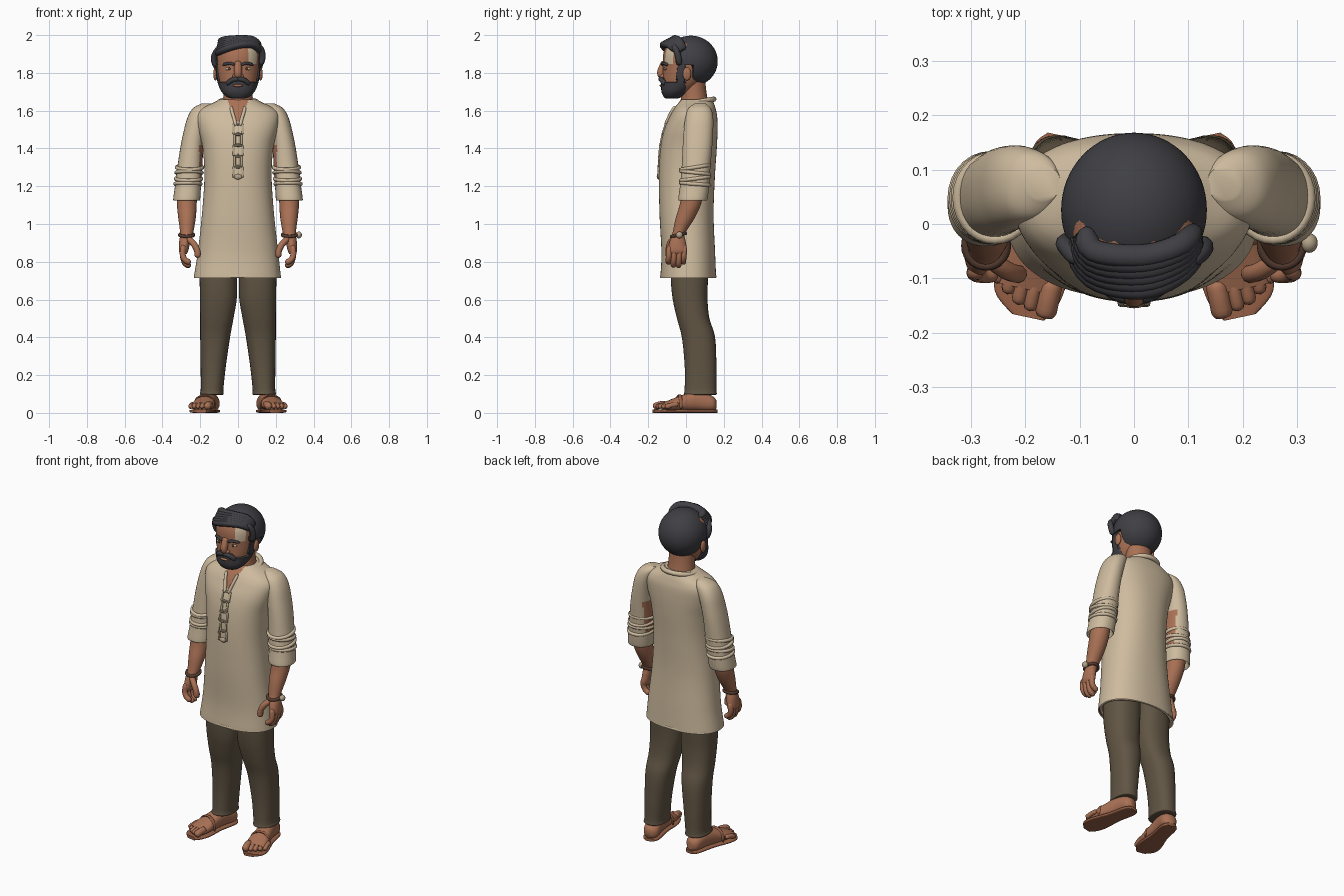
import bpy, bmesh, math
from mathutils import Vector, Matrix, Quaternion

def material(name, *rgb):
    m = bpy.data.materials.new(name)
    m.diffuse_color = (*rgb, 1)
    return m

SKIN = material("brown_skin", 0.40, 0.165, 0.09)
CREAM = material("cream_cloth", 0.62, 0.50, 0.345)
TRIM = material("shaded_cream_trim", 0.46, 0.37, 0.25)
PANTS = material("dark_olive_cloth", 0.118, 0.09, 0.057)
HAIR = material("charcoal_hair", 0.05, 0.05, 0.058)
DARK = material("dark_brown_leather", 0.09, 0.045, 0.03)
SOLE = material("sandal_brown", 0.30, 0.115, 0.06)

def finish(name, bm, mats, rule=None):
    bmesh.ops.recalc_face_normals(bm, faces=bm.faces)
    for f in bm.faces:
        f.smooth = True
        if rule:
            f.material_index = int(rule(f.calc_center_median()))
    me = bpy.data.meshes.new(name)
    bm.to_mesh(me)
    bm.free()
    for m in mats if isinstance(mats, list) else [mats]:
        me.materials.append(m)
    ob = bpy.data.objects.new(name, me)
    bpy.context.collection.objects.link(ob)
    bpy.context.view_layer.objects.active = ob
    ob.select_set(True)
    bpy.ops.object.shade_smooth_by_angle(angle=math.radians(50))
    ob.select_set(False)
    return ob

def spline(pts, n):
    """Catmull-Rom through tuples of any length."""
    out = []
    for i in range(len(pts) - 1):
        a, b, c, d = pts[max(i - 1, 0)], pts[i], pts[i + 1], pts[min(i + 2, len(pts) - 1)]
        for k in range(n):
            t = k / n
            out.append([0.5 * (2*q + (r - p)*t + (2*p - 5*q + 4*r - s)*t*t + (3*q - p - 3*r + s)*t**3)
                        for p, q, r, s in zip(a, b, c, d)])
    return out + [list(pts[-1])]

def skin_rings(bm, rings, caps=(True, True), loop=False):
    vs = [[bm.verts.new(p) for p in r] for r in rings]
    n = len(vs[0])
    for a, b in zip(vs, vs[1:] + (vs[:1] if loop else [])):
        for i in range(n):
            bm.faces.new((a[i], a[(i + 1) % n], b[(i + 1) % n], b[i]))
    if caps[0]: bm.faces.new(vs[0])
    if caps[1]: bm.faces.new(vs[-1])

def loft(name, sections, mats, s=1, e=2.0, n=40, sub=5, M=None, caps=(True, True), rule=None, warp=None):
    """Sections are (z, cx, cy, rx, ry) superellipses; s mirrors x."""
    bm, rings = bmesh.new(), []
    for z, cx, cy, rx, ry in spline(sections, sub):
        ring = []
        for i in range(n):
            a = 2 * math.pi * i / n
            c, d = math.cos(a), math.sin(a)
            p = Vector((cx + rx * math.copysign(abs(c)**(2/e), c), cy + ry * math.copysign(abs(d)**(2/e), d), z))
            p = warp(p) if warp else p
            p = M @ p if M else p
            ring.append((p.x * s, p.y, p.z))
        rings.append(ring)
    skin_rings(bm, rings, caps)
    return finish(name, bm, mats, rule)

def tube(name, pts, r, mat, s=1, flat=1.0, loop=False, n=10, sub=5):
    P = [Vector(p) for p in (spline(pts, sub) if sub else pts)]
    bm, rings, q, m = bmesh.new(), [], None, len(P)
    for i, p in enumerate(P):
        a, b = (P[i - 1], P[(i + 1) % m]) if loop else (P[max(i - 1, 0)], P[min(i + 1, m - 1)])
        d = (b - a).normalized()
        if q is None:
            q = d.to_track_quat('Z', 'Y')
        else:
            q = (q @ Vector((0, 0, 1))).rotation_difference(d) @ q
        t = i / (m - 1)
        k = r * (1 if loop else max(0.1, min(1, (8 * t * (1 - t))**0.5)))
        ring = [p + q @ Vector((k * math.cos(j*2*math.pi/n), k * flat * math.sin(j*2*math.pi/n), 0)) for j in range(n)]
        rings.append([(v.x * s, v.y, v.z) for v in ring])
    skin_rings(bm, rings, (not loop, not loop), loop)
    return finish(name, bm, mat)

def ball(name, c, r, mat, warp=None, seg=24):
    bm = bmesh.new()
    bmesh.ops.create_uvsphere(bm, u_segments=seg, v_segments=seg * 2 // 3, radius=1)
    for v in bm.verts:
        p = Vector((v.co.x * r[0], v.co.y * r[1], v.co.z * r[2]))
        v.co = Vector(c) + (p * warp(p + Vector(c)) if warp else p)
    return finish(name, bm, mat)

def hoop(c, rx, ry, tilt=0, n=28):
    return [(c[0] + rx*math.cos(a), c[1] + ry*math.sin(a), c[2] + tilt*math.sin(a))
            for a in (2*math.pi*i/n for i in range(n))]

# Tunic body with open neck
body = [(.715, -.003, .012, .23, .148), (.73, -.003, .012, .229, .147), (.85, 0, .012, .213, .142),
        (1.05, 0, .003, .191, .143), (1.25, 0, .005, .178, .148), (1.4, 0, .014, .187, .149),
        (1.5, 0, .026, .21, .141), (1.57, 0, .04, .22, .125), (1.61, 0, .047, .195, .11),
        (1.64, 0, .053, .135, .094), (1.66, 0, .055, .095, .08)]
loft("tunic_body", body, [CREAM, SKIN], e=2.3, n=128, sub=7, caps=(False, True),
     rule=lambda c: c.y < .02 and c.z > 1.54 and abs(c.x) < (c.z - 1.53) * .45)
loft("hem_lining", [(.716, -.003, .012, .226, .144), (.85, 0, .012, .207, .136), (.95, 0, .01, .19, .13)],
     SKIN, e=2.3, caps=(False, True))
tube("hem_edge", [(x - .003, y + .012, z) for x, y, z in hoop((0, 0, .722), .222, .142, n=48)], .008, CREAM, loop=True, sub=0)

# Collar and placket trim
def front(z):
    for a, b in zip(body, body[1:]):
        if a[0] <= z <= b[0]:
            t = (z - a[0]) / (b[0] - a[0])
            return (a[2] - a[4]) * (1 - t) + (b[2] - b[4]) * t
arc = [-math.pi/2 + .35 + (2*math.pi - .7) * i / 24 for i in range(25)]
tube("collar", [(.1*math.cos(a), .047 + .1*math.sin(a), 1.643 + .018*math.sin(a)) for a in arc], .014, CREAM, sub=2)
for s in (1, -1):
    tube("neck_opening_edge", [(x, front(z) - .004, z) for x, z in ((.038, 1.625), (.03, 1.59), (.018, 1.55), (.012, 1.52))],
         .009, CREAM, s)
for i in range(5):
    z = 1.275 + .057 * i
    w = .024 if i % 2 == 0 else .018
    link = [(x, front(zz) - .003, zz) for x, zz in ((-w, z-.024), (0, z-.026), (w, z-.024), (w, z+.024), (0, z+.026), (-w, z+.024))]
    tube("placket_link", link, .007, TRIM, loop=True, sub=0, n=8)
ball("placket_end", (0, front(1.25) - .002, 1.25), (.022, .01, .014), TRIM)

for s in (1, -1):
    # Sleeve with rolled folds
    loft("sleeve", [(1.637, .165, .075, .03, .03), (1.612, .187, .072, .052, .06), (1.56, .212, .07, .057, .074),
                    (1.48, .232, .065, .058, .078), (1.4, .245, .06, .061, .078), (1.3, .255, .053, .066, .076),
                    (1.2, .265, .045, .069, .077), (1.13, .272, .036, .071, .077), (1.132, .272, .036, .063, .068),
                    (1.17, .27, .036, .055, .06)], [CREAM, SKIN], s, e=2.2,
         rule=lambda c: abs(c.x) < .205 and 1.2 < c.z < 1.42)
    for z, x, t in ((1.30, .256, .012), (1.272, .259, -.008), (1.24, .262, .01), (1.212, .265, -.006)):
        tube("sleeve_fold", hoop((x, .048, z), .068, .076, t), .01, CREAM, s, loop=True, sub=0)
    # Forearm, palm and fingers
    loft("forearm", [(1.18, .27, .038, .054, .058), (1.1, .271, .022, .052, .056), (1.03, .27, -.005, .046, .05),
                     (.95, .272, -.038, .034, .034), (.91, .281, -.044, .03, .042), (.86, .288, -.046, .025, .052),
                     (.84, .288, -.046, .016, .045)], SKIN, s)
    for y, tip in ((-.087, .785), (-.06, .77), (-.033, .768), (-.008, .785)):
        tube("finger", [(.288, y, .89), (.293, y - .003, .84), (.28, y - .006, tip + .025), (.25, y - .006, tip + .008)], .0155, SKIN, s)
    tube("thumb", [(.272, -.06, .93), (.235, -.085, .895), (.215, -.092, .855), (.215, -.09, .82)], .017, SKIN, s)
    tube("wrist_band", hoop((.272, -.04, .942), .037, .037, .008), .009, DARK, s, loop=True, sub=0)
    # Trouser leg
    loft("trouser_leg", [(.80, .105, .02, .098, .1), (.7, .104, .018, .099, .098), (.6, .104, .022, .097, .092),
                         (.5, .112, .038, .088, .086), (.4, .121, .066, .079, .088), (.25, .131, .077, .067, .084),
                         (.13, .137, .077, .06, .084), (.1, .139, .076, .063, .087), (.095, .139, .076, .055, .078)],
         PANTS, s, e=2.3)
    # Foot turned outward, on a thin sole
    a = math.radians(12)
    c, d = math.cos(a), math.sin(a)
    M = Matrix(((c, 0, d, .135), (d, 0, -c, .158), (0, 1, 0, 0), (0, 0, 0, 1)))
    loft("foot", [(0, 0, .045, .022, .025), (.025, 0, .05, .044, .042), (.1, 0, .062, .045, .052), (.17, 0, .054, .05, .044),
                  (.23, 0, .044, .059, .032), (.285, 0, .034, .058, .02)], SKIN, s, M=M, e=2.3)
    loft("sandal_sole", [(-.005, 0, .009, .025, .009), (.03, 0, .009, .047, .009), (.14, 0, .009, .05, .009), (.24, 0, .009, .066, .009),
                         (.3, 0, .009, .06, .009), (.335, -.01, .009, .03, .009)], SOLE, s, M=M, e=4)
    for i in range(5):
        t = .318 - .007 * i - (.008 * (i - 2) if i > 2 else 0)
        x, r = (-.04, .02) if i == 0 else (-.033 + .023 * i, .0135)
        tube("toe", [tuple(M @ Vector((x, h, k))) for h, k in ((.046, t - .06), (.042, t - .025), (.03, t + .012))], r, SKIN, s)
    tube("sandal_strap", [tuple(M @ Vector(p)) for p in ((-.057, .02, .2), (-.045, .072, .2), (0, .092, .195), (.045, .072, .2), (.057, .02, .2))],
         .01, SOLE, s, flat=.6)
    # Ear, eye and brow
    ball("ear", (s*.119, .005, 1.795), (.012, .022, .035), SKIN)
    ball("eye", (s*.046, -.108, 1.822), (.022, .008, .009), TRIM)
    ball("iris", (s*.046, -.113, 1.822), (.008, .005, .008), DARK)
    tube("eyebrow", [(.016, -.126, 1.842), (.045, -.12, 1.851), (.082, -.096, 1.842)], .008, HAIR, s)
    ball("nostril", (s*.017, -.124, 1.782), (.013, .014, .011), SKIN)
ball("wrist_bead", (.322, -.035, .942), (.016, .018, .018), TRIM)

# Neck and head, with a pale patch on the forehead
loft("neck", [(1.58, 0, .05, .085, .075), (1.64, 0, .045, .08, .073), (1.7, 0, .04, .075, .068), (1.78, 0, .03, .075, .07)], SKIN)
loft("head", [(1.68, 0, -.06, .05, .045), (1.7, 0, -.045, .075, .072), (1.75, 0, -.02, .1, .102), (1.82, 0, 0, .114, .122),
              (1.9, 0, .008, .118, .128), (1.95, 0, .012, .1, .108), (1.98, 0, .012, .05, .06)], [SKIN, CREAM], e=2.15, n=96, sub=6,
     rule=lambda c: .054 < c.x < .1 and 1.845 < c.z < 1.925 and c.y < -.05)
tube("nose", [(0, -.11, 1.86), (0, -.122, 1.835), (0, -.134, 1.803), (0, -.126, 1.775)], .02, SKIN)

# Beard, pulled under the skin outside the jaw and sideburns
def trim_beard(p):
    if (p.z > 1.757 and p.y < -.055 and abs(p.x) > .055) or (p.z > 1.768 and p.y < -.055) or (p.y > .0 and p.z > 1.69):
        return Vector((p.x * .82, -.01 + (p.y + .01) * .82, p.z))
    return p
loft("beard", [(1.664, 0, -.075, .03, .028), (1.672, 0, -.07, .058, .047), (1.70, 0, -.055, .087, .075), (1.74, 0, -.03, .105, .101),
               (1.79, 0, -.012, .116, .12), (1.87, 0, .0, .122, .13)], HAIR, n=64, e=2.15, warp=trim_beard)
for s in (1, -1):
    tube("moustache", [(-.004, -.134, 1.768), (.03, -.13, 1.763), (.062, -.108, 1.738)], .013, HAIR, s)
ball("lips", (0, -.131, 1.733), (.028, .009, .007), SKIN)

# Hair cap, sunk below the face line, with swept locks
def hairline(p):
    side = p.y > -.06 and p.z > 1.84
    return 1 if p.z > 1.915 or p.y > .035 or side else .74
ball("hair_cap", (0, .026, 1.862), (.134, .142, .135), HAIR, hairline, 64)
for i in range(6):
    u = i / 5
    tube("swept_lock", [(-.118 + .03*u, -.025 + .02*u, 1.895 + .065*u), (-.075, -.098 + .05*u, 1.922 + .053*u),
                        (.015, -.118 + .06*u, 1.948 + .034*u), (.085, -.088 + .05*u, 1.945 + .028*u),
                        (.122 - .004*u, -.035 + .03*u, 1.905 + .02*u)], .022, HAIR, flat=.8)
tube("temple_lock", [(.1, -.07, 1.95), (.125, -.052, 1.92), (.13, -.04, 1.88), (.118, -.035, 1.84)], .016, HAIR)
tube("temple_lock", [(-.1, -.07, 1.935), (-.122, -.045, 1.9), (-.128, -.035, 1.87), (-.115, -.03, 1.83)], .016, HAIR)
